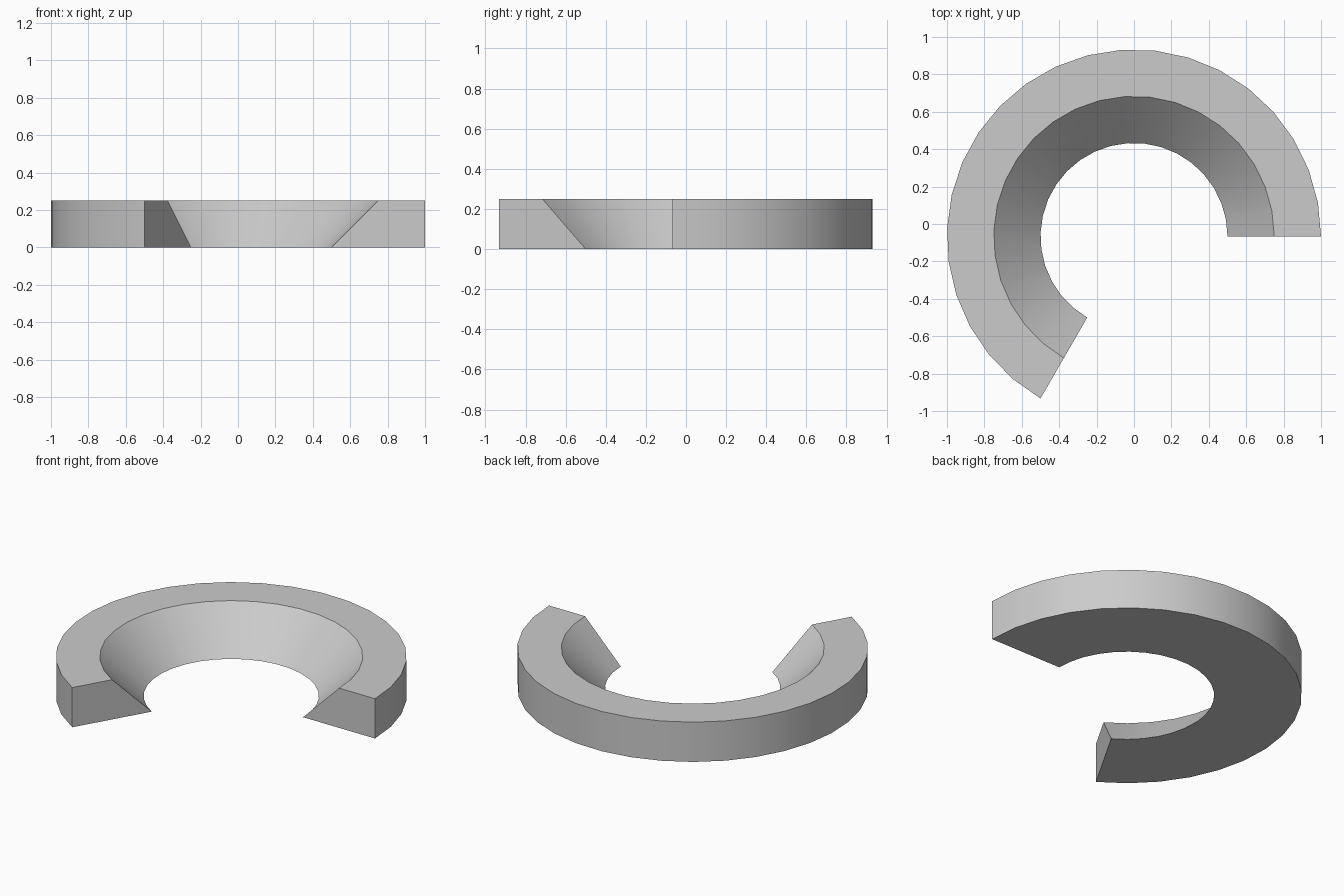
import bpy
import bmesh
from math import radians
from mathutils import Matrix, Vector

cube = bpy.data.objects.get("Cube")
if cube:
    bpy.data.objects.remove(cube, do_unlink=True)

SWEEP, SEGMENTS = radians(240), 23
CENTRE = Vector((0, -0.067, 0))

# Plain grey material
grey = bpy.data.materials.new("light_grey")
grey.use_nodes = True
colour = (0.6, 0.6, 0.6, 1)
grey.diffuse_color = colour
grey.node_tree.nodes["Principled BSDF"].inputs["Base Color"].default_value = colour

# Cross-section (radius, height): upright outer wall, sloping inner wall
section = [(0.5, 0), (1, 0), (1, 0.25), (0.75, 0.25)]

# Sweep the section around the centre and leave both ends capped
bm = bmesh.new()
rings = []
for i in range(SEGMENTS + 1):
    turn = Matrix.Rotation(SWEEP * i / SEGMENTS, 3, "Z")
    rings.append([bm.verts.new(CENTRE + turn @ Vector((r, 0, z))) for r, z in section])
for a, b in zip(rings, rings[1:]):
    for j in range(len(section)):
        k = (j + 1) % len(section)
        bm.faces.new((a[j], a[k], b[k], b[j]))
bm.faces.new(rings[0])
bm.faces.new(rings[-1])
bmesh.ops.recalc_face_normals(bm, faces=bm.faces)

mesh = bpy.data.meshes.new("partial_ring")
bm.to_mesh(mesh)
bm.free()
mesh.materials.append(grey)
ring = bpy.data.objects.new("partial_ring", mesh)
bpy.context.collection.objects.link(ring)

# Smooth round walls with crisp rims
bpy.ops.object.select_all(action="DESELECT")
ring.select_set(True)
bpy.context.view_layer.objects.active = ring
bpy.ops.object.shade_smooth_by_angle(angle=radians(30))
